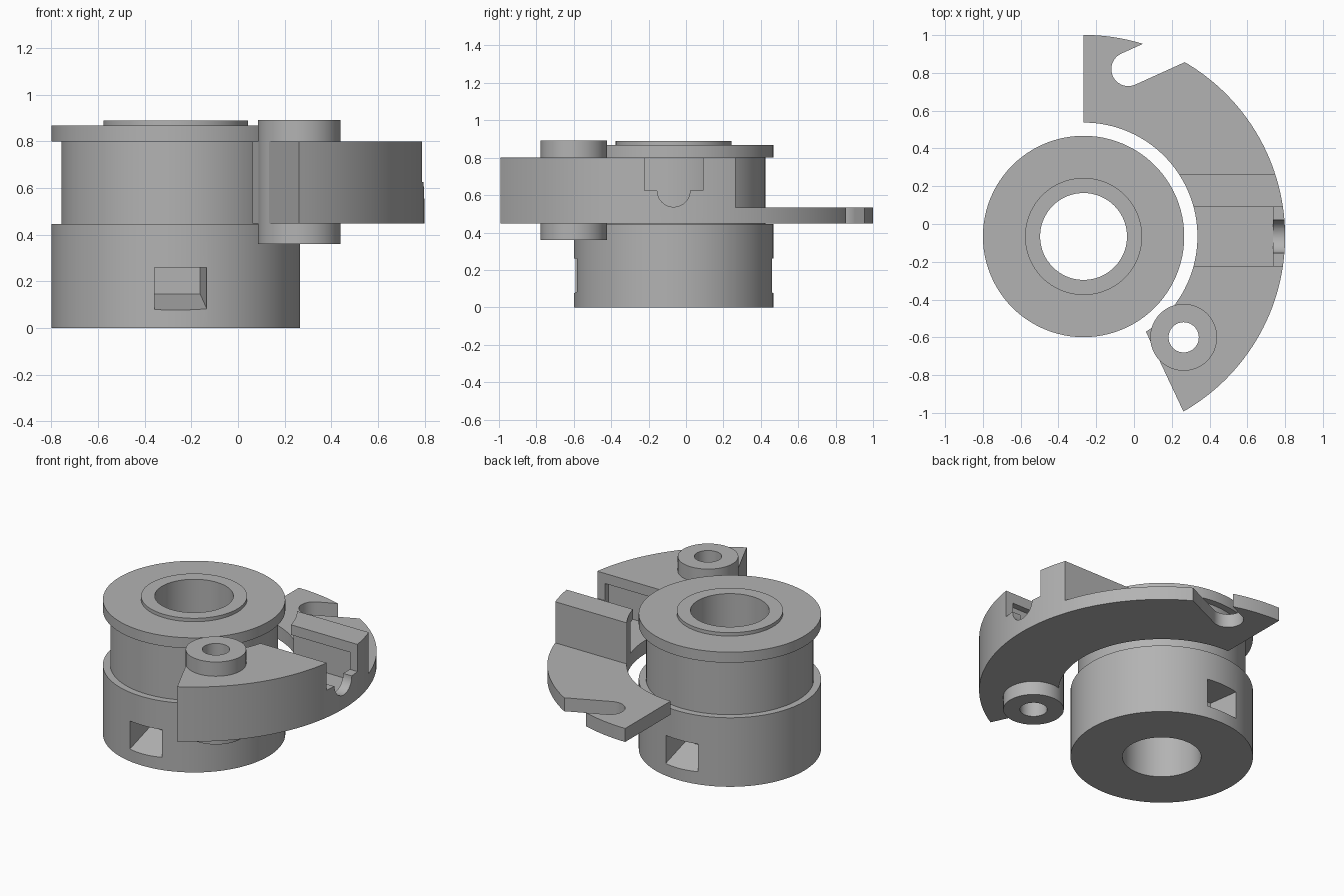
import bpy, bmesh, math
from mathutils import Matrix, Vector

if "Cube" in bpy.data.objects:
    bpy.data.objects.remove(bpy.data.objects["Cube"], do_unlink=True)

metal = bpy.data.materials.new("plain grey")
metal.use_nodes = True
GREY = (0.45, 0.45, 0.45, 1)
metal.diffuse_color = GREY
metal.node_tree.nodes["Principled BSDF"].inputs["Base Color"].default_value = GREY

HUB = Vector((-0.267, -0.066, 0))
LOW, PLATE, TOP = 0.448, 0.535, 0.80     # arm underside, thin plate top, arm top


def make(name, bm):
    bmesh.ops.recalc_face_normals(bm, faces=bm.faces)
    mesh = bpy.data.meshes.new(name)
    bm.to_mesh(mesh)
    bm.free()
    mesh.materials.append(metal)
    ob = bpy.data.objects.new(name, mesh)
    bpy.context.collection.objects.link(ob)
    return ob


def lathe(name, profile, centre, steps=96):
    """Closed (radius, z) profile turned about a vertical axis."""
    bm = bmesh.new()
    rings = []
    for i in range(steps):
        a = math.tau * i / steps
        rings.append([bm.verts.new((centre.x + r * math.cos(a), centre.y + r * math.sin(a), z))
                      for r, z in profile])
    n = len(profile)
    for i in range(steps):
        p, q = rings[i], rings[(i + 1) % steps]
        for j in range(n):
            k = (j + 1) % n
            bm.faces.new((p[j], q[j], q[k], p[k]))
    return make(name, bm)


def prism(name, outline, z0, z1):
    bm = bmesh.new()
    base = bm.faces.new([bm.verts.new((x, y, z0)) for x, y in outline])
    up = bmesh.ops.extrude_face_region(bm, geom=[base])["geom"]
    bmesh.ops.translate(bm, vec=(0, 0, z1 - z0),
                        verts=[v for v in up if isinstance(v, bmesh.types.BMVert)])
    return make(name, bm)


def box(x0, x1, y0, y1, z0, z1):
    return prism("cutter", [(x0, y0), (x1, y0), (x1, y1), (x0, y1)], z0, z1)


def cylinder(centre, radius, length, axis="Z"):
    bm = bmesh.new()
    turn = Matrix.Rotation(math.pi / 2, 4, "Y") if axis == "X" else Matrix()
    bmesh.ops.create_cone(bm, cap_ends=True, segments=48, radius1=radius, radius2=radius,
                          depth=length, matrix=Matrix.Translation(centre) @ turn)
    return make("cutter", bm)


def cut(ob, cutters):
    for c in cutters:
        c.hide_render = True
        mod = ob.modifiers.new("cut", "BOOLEAN")
        mod.operation, mod.solver, mod.object = "DIFFERENCE", "EXACT", c
        bpy.context.view_layer.update()
        mesh = bpy.data.meshes.new_from_object(
            ob.evaluated_get(bpy.context.evaluated_depsgraph_get()))
        ob.modifiers.clear()
        ob.data = mesh
        bpy.data.objects.remove(c, do_unlink=True)


def arc(radius, start, end, steps):
    angles = [math.radians(start + (end - start) * i / steps) for i in range(steps + 1)]
    return [(HUB.x + radius * math.cos(a), HUB.y + radius * math.sin(a)) for a in angles]


# Spool-shaped hub with a through bore
hub = lathe("hub", [(0.23, 0), (0.533, 0), (0.533, 0.445), (0.49, 0.445), (0.49, TOP),
                    (0.533, TOP), (0.533, 0.868), (0.31, 0.868), (0.31, 0.89), (0.23, 0.89)], HUB)


# Wedge pockets on opposite sides of the hub: sloping floor, one slanted wall
def wedge_pocket(angle):
    bm = bmesh.new()
    loops = []
    for y, right, floor in ((-0.60, 0.145, 0.055), (-0.32, 0.105, 0.145)):
        loops.append([bm.verts.new(p) for p in ((-0.09, y, floor), (right, y, floor),
                                                (right, y, 0.26), (-0.09, y, 0.26))])
    front, back = loops
    bm.faces.new(front)
    bm.faces.new(back)
    for i in range(4):
        j = (i + 1) % 4
        bm.faces.new((front[i], front[j], back[j], back[i]))
    bmesh.ops.transform(bm, verts=bm.verts,
                        matrix=Matrix.Translation(HUB) @ Matrix.Rotation(angle, 4, "Z"))
    return make("cutter", bm)


cut(hub, [wedge_pocket(0), wedge_pocket(math.pi)])

# Curved arm around the hub
arm = prism("curved_arm", arc(1.067, -60.3, 90, 72) + arc(0.603, 90, -56.8, 60), LOW, TOP)

# Open-ended hook slot in the thin plate, leaning outward
hook = Vector((-0.03, 0.82, 0.5))
lean = math.radians(24.4)
slot_r = 0.09
along = Vector((math.cos(lean), math.sin(lean)))
side = Vector((-along.y, along.x)) * slot_r
outline = [hook.xy + side + along * 0.6, hook.xy + side]
outline += [hook.xy + Vector((math.cos(lean + a), math.sin(lean + a))) * slot_r
            for a in (math.pi * (0.5 + i / 24) for i in range(1, 24))]
outline += [hook.xy - side, hook.xy - side + along * 0.6]

PIVOT = Vector((0.263, -0.60, 0.6))
cut(arm, [
    box(-1, 1, 0.265, 1.2, PLATE, 1),                     # step down to the thin plate
    box(0.1, 0.735, -0.222, 0.09, PLATE, 1),              # pocket
    box(0.1, 0.735, -0.262, 0.13, PLATE, 0.735),          # undercut of the pocket
    box(0.7, 0.9, -0.222, 0.09, 0.625, 1),                # notch in the outer wall
    cylinder((0.8, -0.066, 0.625), 0.088, 0.2, "X"),      # round bottom of the notch
    prism("cutter", outline, 0.3, 0.7),
    cylinder(PIVOT, 0.12, 1),
])

# Pivot boss through the arm
boss = lathe("pivot_boss", [(0.08, 0.36), (0.177, 0.36), (0.177, 0.892), (0.08, 0.892)], PIVOT, 64)

# Smooth curved walls, sharp edges
for ob in (hub, arm, boss):
    bpy.ops.object.select_all(action="DESELECT")
    ob.select_set(True)
    bpy.context.view_layer.objects.active = ob
    bpy.ops.object.shade_smooth_by_angle(angle=math.radians(25))
